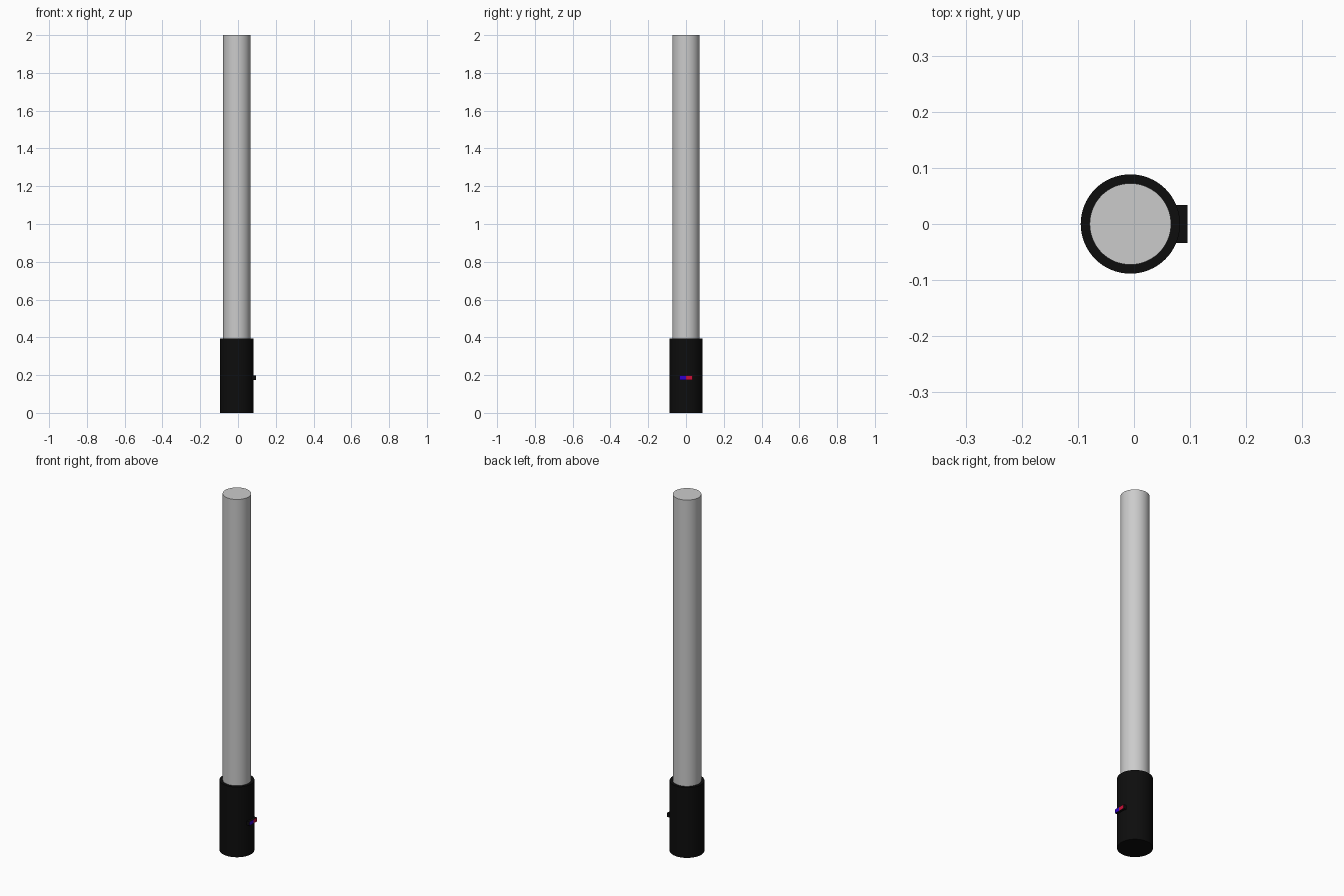
import bpy, bmesh, math

if "Cube" in bpy.data.objects:
    bpy.data.objects.remove(bpy.data.objects["Cube"])

CX = -0.0065  # shaft axis


def material(name, rgb):
    m = bpy.data.materials.new(name)
    m.diffuse_color = (*rgb, 1)
    m.use_nodes = True
    m.node_tree.nodes["Principled BSDF"].inputs["Base Color"].default_value = m.diffuse_color
    return m


black = material("black", (0.004, 0.004, 0.004))
blue = material("blue", (0.03, 0.0, 0.6))
red = material("red", (0.6, 0.005, 0.04))


def cylinder(name, r, z0, z1, mat=None):
    bpy.ops.mesh.primitive_cylinder_add(vertices=64, radius=r, depth=z1 - z0,
                                        location=(CX, 0, (z0 + z1) / 2))
    ob = bpy.context.object
    ob.name = name
    if mat:
        ob.data.materials.append(mat)
    bpy.ops.object.shade_smooth_by_angle(angle=math.radians(40))
    return ob


# black grip and grey shaft seated on it
grip = cylinder("grip", 0.0885, 0, 0.394, black)
shaft = cylinder("shaft", 0.0725, 0.39, 2.0)

# two-tone switch: black block with its outer face split blue / red
bpy.ops.mesh.primitive_cube_add(size=1, location=(0.0825, 0, 0.186))
switch = bpy.context.object
switch.name = "switch"
switch.scale = (0.025, 0.067, 0.022)
bpy.ops.object.transform_apply(location=False, rotation=False, scale=True)
for m in (black, blue, red):
    switch.data.materials.append(m)
bm = bmesh.new()
bm.from_mesh(switch.data)
bmesh.ops.bisect_plane(bm, geom=bm.verts[:] + bm.edges[:] + bm.faces[:],
                       plane_co=(0, 0, 0), plane_no=(0, 1, 0))
bm.normal_update()
for f in bm.faces:
    if f.normal.x > 0.9:
        f.material_index = 1 if f.calc_center_median().y < 0 else 2
bm.to_mesh(switch.data)
bm.free()
